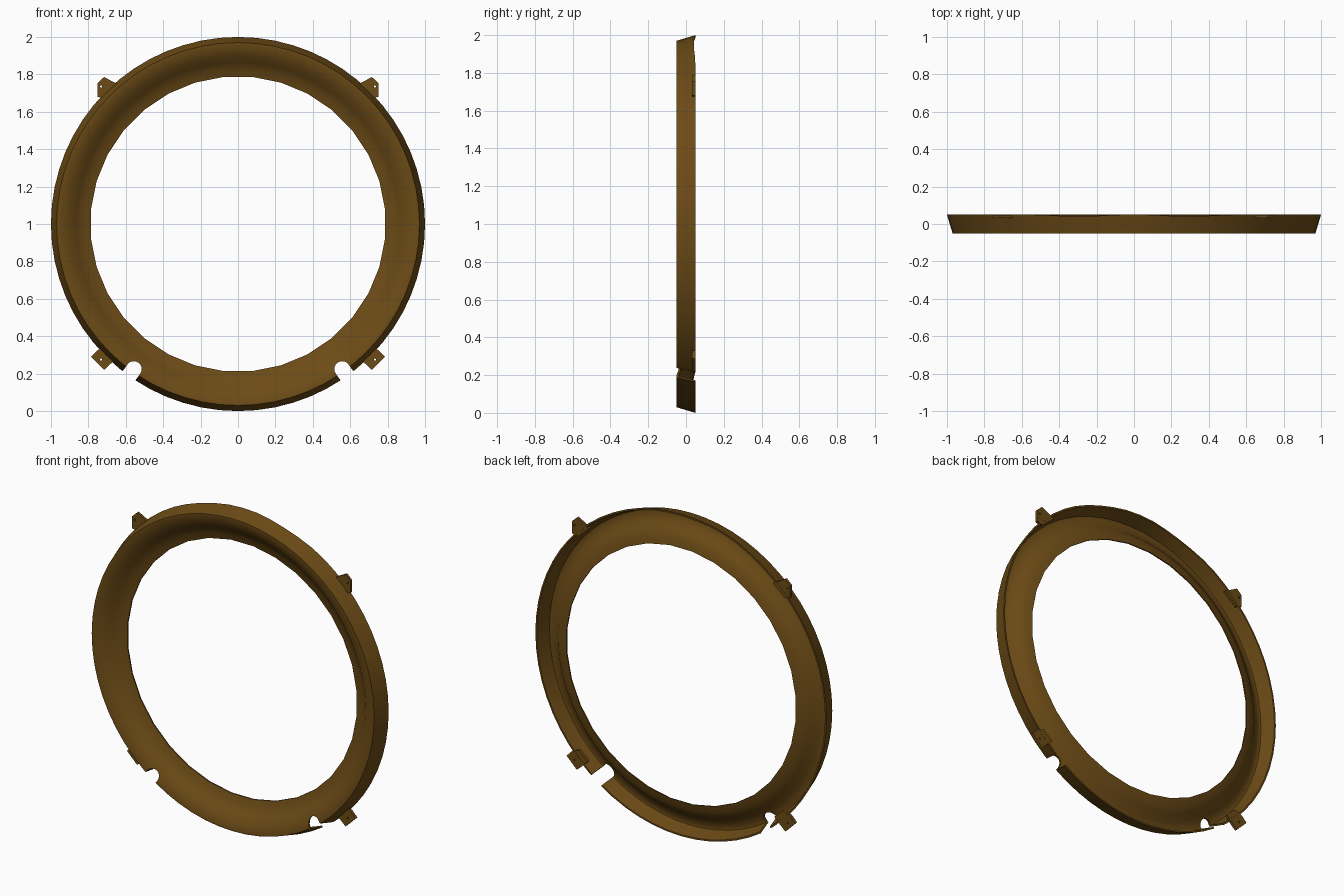
import bpy, bmesh, math
from mathutils import Vector, Matrix

if "Cube" in bpy.data.objects:
    bpy.data.objects.remove(bpy.data.objects["Cube"])

mat = bpy.data.materials.new("bronze")
mat.diffuse_color = (0.15, 0.07, 0.008, 1)
mat.use_nodes = True
mat.node_tree.nodes["Principled BSDF"].inputs["Base Color"].default_value = mat.diffuse_color
SEG = 64


def add(name, bm, material=True):
    bmesh.ops.recalc_face_normals(bm, faces=bm.faces)
    me = bpy.data.meshes.new(name)
    bm.to_mesh(me)
    bm.free()
    ob = bpy.data.objects.new(name, me)
    bpy.context.collection.objects.link(ob)
    if material:
        me.materials.append(mat)
    return ob


def plate(name, pts, y0, y1, material=True):
    """Extrude an outline in the x-z plane from y0 to y1."""
    bm = bmesh.new()
    f = bm.faces.new([bm.verts.new((x, y0, z)) for x, z in pts])
    r = bmesh.ops.extrude_face_region(bm, geom=[f])
    vs = [v for v in r["geom"] if isinstance(v, bmesh.types.BMVert)]
    bmesh.ops.translate(bm, vec=(0, y1 - y0, 0), verts=vs)
    return add(name, bm, material)


def cut(target, cutter):
    m = target.modifiers.new("cut", "BOOLEAN")
    m.operation, m.solver, m.object = "DIFFERENCE", "EXACT", cutter
    bpy.context.view_layer.objects.active = target
    bpy.ops.object.modifier_apply(modifier="cut")
    bpy.data.objects.remove(cutter)


# Ring: flared outer wall joined to a dished front sheet, open at the back
profile = [(1.0, 0.05), (0.97, -0.05), (0.955, -0.05), (0.90, -0.03),
           (0.865, 0.005), (0.83, 0.028), (0.79, 0.04),
           (0.79, 0.048), (0.83, 0.038), (0.87, 0.016),
           (0.905, -0.02), (0.955, -0.039), (0.964, -0.037), (0.99, 0.05)]
bm = bmesh.new()
rings = []
for i in range(SEG):
    a = 2 * math.pi * (i + 1) / SEG
    off = math.degrees(min(a, 2 * math.pi - a))      # angle from the top
    dip = 0.009 * math.sin(math.pi * (off - 5) / 25) if 5 < off < 30 else 0
    row = []
    for k, (r, y) in enumerate(profile):
        if r < 0.8 and i % 2:                        # coarser inner opening
            r *= math.cos(2 * math.pi / SEG)
        if k in (0, len(profile) - 1):               # shallow scoops in back rim
            y -= dip
        row.append(bm.verts.new((r * math.sin(a), y, 1 + r * math.cos(a))))
    rings.append(row)
n = len(profile)
for i in range(SEG):
    p, q = rings[i], rings[(i + 1) % SEG]
    for k in range(n):
        bm.faces.new((p[k], p[(k + 1) % n], q[(k + 1) % n], q[k]))
ring = add("ring", bm)

# Keyhole notches through the lower rim
for s in (-1, 1):
    d = Vector((s * 0.583, -0.812))
    t = Vector((-d.y, d.x))
    c = Vector((0, 1)) + d * 0.955
    pts = [c + d * 0.1 - t * 0.042, c + d * 0.1 + t * 0.042]
    for j in range(13):
        a = math.pi * j / 12
        pts.append(c + (t * math.cos(a) - d * math.sin(a)) * 0.042)
    cut(ring, plate("notch_cutter", pts, -0.1, 0.1, False))

# Mounting tabs with a small screw hole, mirrored left and right
upper = [(0.716, 1.786), (0.75, 1.754), (0.75, 1.68), (0.71, 1.67), (0.63, 1.74)]
lower = [(0.786, 0.289), (0.75, 0.326), (0.70, 0.345), (0.64, 0.29), (0.716, 0.22)]
for name, pts, hole in (("upper_tab", upper, (0.732, 1.735)),
                        ("lower_tab", lower, (0.732, 0.275))):
    for s, side in ((-1, "left"), (1, "right")):
        tab = plate(f"{name}_{side}", [(s * x, z) for x, z in pts], 0.032, 0.049)
        circle = [(s * hole[0] + 0.006 * math.cos(j * math.pi / 4),
                   hole[1] + 0.006 * math.sin(j * math.pi / 4)) for j in range(8)]
        cut(tab, plate("hole_cutter", circle, 0, 0.1, False))

# Smooth the ring, keep its edges crisp
bpy.ops.object.select_all(action="DESELECT")
ring.select_set(True)
bpy.context.view_layer.objects.active = ring
bpy.ops.object.shade_smooth_by_angle(angle=math.radians(35))
